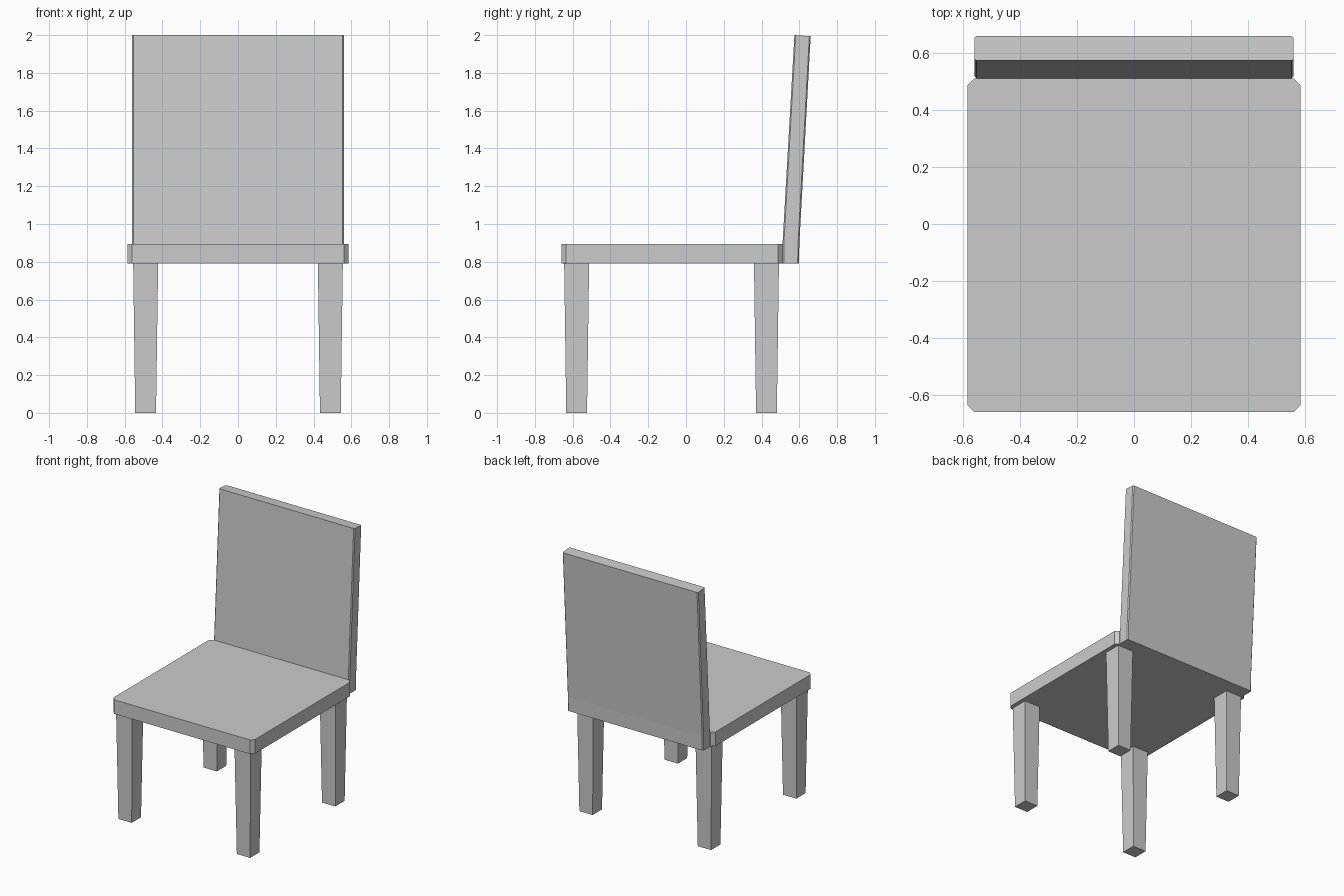
import bpy
import bmesh

if "Cube" in bpy.data.objects:
    bpy.data.objects.remove(bpy.data.objects["Cube"])


def ring(x0, x1, y0, y1, z_front, z_back=None, cut=0.0):
    """Rectangular cross-section, optionally with cut corners and a sloped height."""
    if z_back is None:
        z_back = z_front
    if cut:
        pts = [(x0 + cut, y0), (x1 - cut, y0), (x1, y0 + cut), (x1, y1 - cut),
               (x1 - cut, y1), (x0 + cut, y1), (x0, y1 - cut), (x0, y0 + cut)]
    else:
        pts = [(x0, y0), (x1, y0), (x1, y1), (x0, y1)]
    return [(x, y, z_front + (z_back - z_front) * (y - y0) / (y1 - y0))
            for x, y in pts]


def loft(name, rings):
    """Closed solid skinned through cross-sections from bottom to top."""
    bm = bmesh.new()
    loops = [[bm.verts.new(p) for p in r] for r in rings]
    n = len(loops[0])
    for low, high in zip(loops, loops[1:]):
        for i in range(n):
            j = (i + 1) % n
            bm.faces.new((low[i], low[j], high[j], high[i]))
    bm.faces.new(loops[0][::-1])
    bm.faces.new(loops[-1])
    bmesh.ops.recalc_face_normals(bm, faces=bm.faces)
    mesh = bpy.data.meshes.new(name)
    bm.to_mesh(mesh)
    bm.free()
    obj = bpy.data.objects.new(name, mesh)
    bpy.context.collection.objects.link(obj)
    return obj


SEAT_LOW, SEAT_TOP = 0.79, 0.895

# Seat slab with cut corners
loft("seat", [ring(-0.585, 0.585, -0.66, 0.511, z, cut=0.025)
              for z in (SEAT_LOW, SEAT_TOP)])

# Backrest: upright beside the seat, then leaning back
loft("backrest", [
    ring(-0.56, 0.56, 0.511, 0.598, SEAT_LOW, cut=0.007),
    ring(-0.56, 0.56, 0.511, 0.600, SEAT_TOP, cut=0.007),
    ring(-0.56, 0.56, 0.574, 0.660, 2.0, 1.994, cut=0.007),
])

# Four tapered legs
for row, y in (("front", -0.579), ("back", 0.426)):
    for side, x in (("left", -0.489), ("right", 0.489)):
        loft(f"{row}_{side}_leg", [
            ring(x - r, x + r, y - r, y + r, z)
            for r, z in ((0.055, 0.0), (0.066, SEAT_LOW))])
